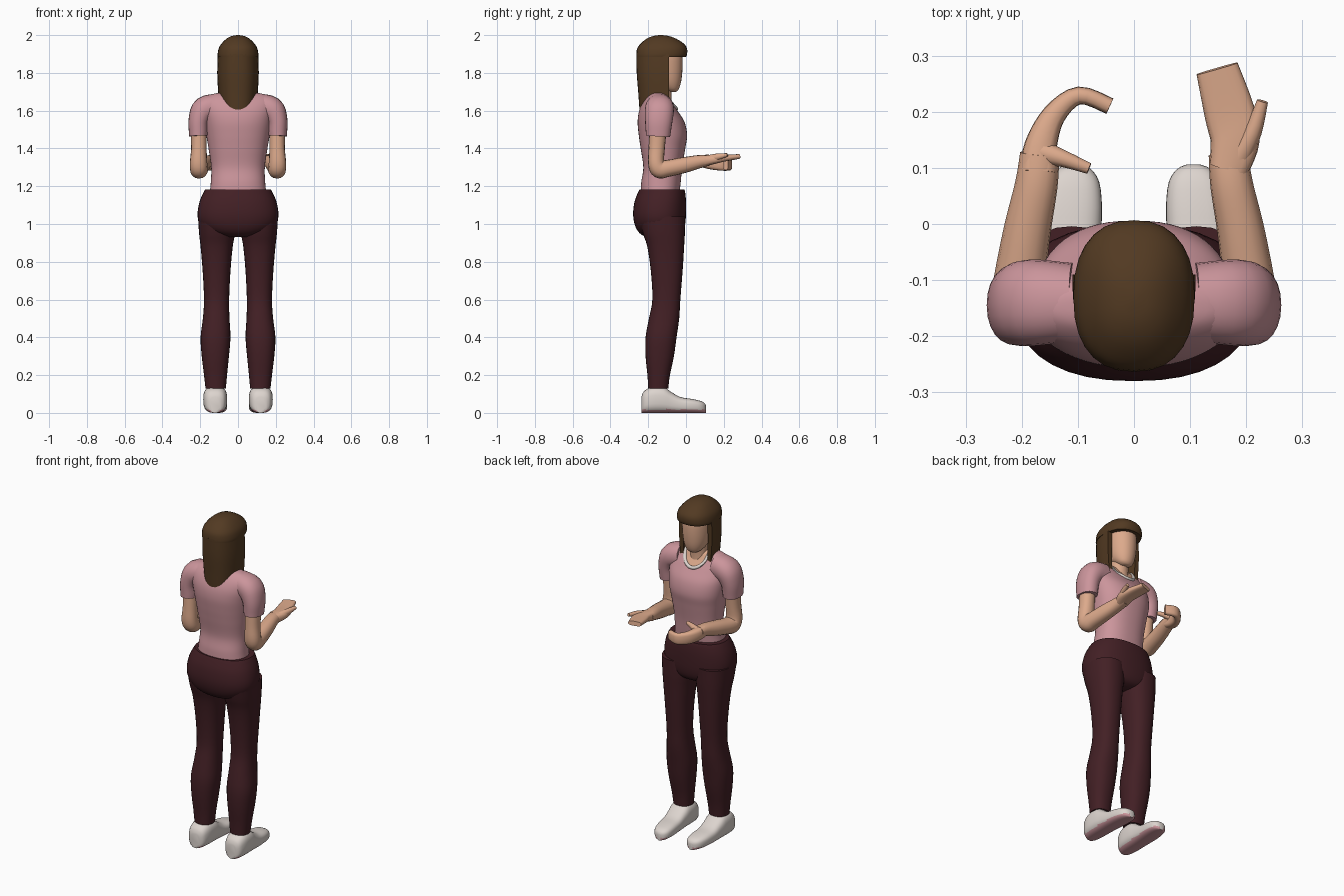
import bpy, bmesh, math
from mathutils import Vector
from mathutils.bvhtree import BVHTree


def material(name, rgb):
    m = bpy.data.materials.new(name)
    m.diffuse_color = (*rgb, 1)
    return m


PINK = material("pink cloth", (0.60, 0.30, 0.33))
SKIN = material("skin", (0.72, 0.40, 0.26))
MAROON = material("dark maroon cloth", (0.055, 0.014, 0.018))
BROWN = material("brown hair", (0.085, 0.042, 0.016))
WHITE = material("off white", (0.72, 0.66, 0.62))


def spline(rows, steps):
    """Smooth interpolation through rows of numbers."""
    out = []
    for i in range(len(rows) - 1):
        p = [rows[max(0, min(len(rows) - 1, i + k))] for k in (-1, 0, 1, 2)]
        for s in range(steps):
            t = s / steps
            out.append([0.5 * (2 * b + (c - a) * t + (2 * a - 5 * b + 4 * c - d) * t * t
                               + (3 * b - a - 3 * c + d) * t ** 3)
                        for a, b, c, d in zip(*p)])
    return out + [list(rows[-1])]


def oval(n, e):
    """Unit superellipse points."""
    f = lambda v: math.copysign(abs(v) ** (2 / e), v)
    return [(f(math.cos(a)), f(math.sin(a))) for a in (2 * math.pi * i / n for i in range(n))]


def skin_rings(name, rings, mats, side=1, rule=None, closed=False, angle=50):
    """Join rings of points into one smooth object."""
    bm = bmesh.new()
    vs = [[bm.verts.new((p[0] * side, p[1], p[2])) for p in r] for r in rings]
    n = len(rings[0])
    pairs = list(zip(vs, vs[1:])) + ([(vs[-1], vs[0])] if closed else [])
    for a, b in pairs:
        for i in range(n):
            j = (i + 1) % n
            bm.faces.new((a[i], a[j], b[j], b[i]))
    if not closed:
        bm.faces.new(vs[0])
        bm.faces.new(vs[-1])
    bmesh.ops.recalc_face_normals(bm, faces=bm.faces)
    if rule:
        for f in bm.faces:
            f.material_index = int(rule(f.calc_center_median(), f.normal))
    me = bpy.data.meshes.new(name)
    bm.to_mesh(me)
    bm.free()
    ob = bpy.data.objects.new(name, me)
    bpy.context.collection.objects.link(ob)
    for m in mats:
        me.materials.append(m)
    bpy.ops.object.select_all(action='DESELECT')
    ob.select_set(True)
    bpy.context.view_layer.objects.active = ob
    bpy.ops.object.shade_smooth_by_angle(angle=math.radians(angle))
    return ob


def stack(name, rows, mats, n=28, e=2.3, steps=3, **kw):
    """Rows: z, x min, x max, y back, y front."""
    rings = [[((a + b) / 2 + (b - a) / 2 * u, (c + d) / 2 + (d - c) / 2 * v, z) for u, v in oval(n, e)]
             for z, a, b, c, d in spline(rows, steps)]
    return skin_rings(name, rings, mats, **kw)


def centred(rows):
    return [(z, -r, r, b, f) for z, r, b, f in rows]


def tube(name, rows, mat, ref, side=1, n=16, e=2.2, steps=4):
    """Rows: x, y, z, radius along ref, other radius."""
    pts = spline(rows, steps)
    rings = []
    for i, p in enumerate(pts):
        t = (Vector(pts[min(i + 1, len(pts) - 1)][:3]) - Vector(pts[max(i - 1, 0)][:3])).normalized()
        u = (Vector(ref) - t * t.dot(Vector(ref))).normalized()
        w = t.cross(u)
        rings.append([Vector(p[:3]) + u * p[3] * a + w * p[4] * b for a, b in oval(n, e)])
    return skin_rings(name, rings, [mat], side)


X, Y, Z = (1, 0, 0), (0, 1, 0), (0, 0, 1)

# shirt, with bare skin inside the neckline
NX, NY, NC = 0.076, 0.066, -0.117
shirt = stack("shirt", centred([
    (1.16, .150, -.240, -.035), (1.22, .144, -.237, -.028), (1.30, .142, -.226, -.020),
    (1.40, .156, -.240, -.004), (1.47, .168, -.250, .006), (1.54, .178, -.256, -.008),
    (1.60, .186, -.248, -.045), (1.65, .185, -.225, -.080), (1.685, .145, -.195, -.100),
    (1.70, .050, -.170, -.120)]), [PINK, SKIN], n=56, steps=6,
    rule=lambda c, nr: c.z > 1.57 and (c.x / NX) ** 2 + ((c.y - NC) / NY) ** 2 < 1)

# neckline trim laid on the shirt
tree = BVHTree.FromPolygons([v.co for v in shirt.data.vertices],
                            [p.vertices[:] for p in shirt.data.polygons])
trim = []
for i in range(40):
    a = 2 * math.pi * i / 40
    d = Vector((math.cos(a), math.sin(a), 0))
    hit = tree.ray_cast(Vector((d.x * NX, NC + d.y * NY, 3)), Vector((0, 0, -1)))[0]
    trim.append([hit + d * .010 * math.cos(b) + Vector((0, 0, .010 * math.sin(b)))
                 for b in (2 * math.pi * k / 8 for k in range(8))])
skin_rings("neckline_trim", trim, [WHITE], closed=True)

# head and neck
stack("neck", centred([(1.60, .056, -.180, -.075), (1.68, .050, -.172, -.078),
                       (1.76, .050, -.170, -.070)]), [SKIN], e=2)
stack("head", centred([
    (1.700, .022, -.095, -.052), (1.712, .042, -.115, -.040), (1.74, .061, -.165, -.029),
    (1.78, .073, -.195, -.022), (1.84, .080, -.215, -.018), (1.90, .080, -.220, -.022),
    (1.95, .060, -.200, -.050)]), [SKIN], e=2.1)

# hair: crown with fringe, then a curtain open at the front
stack("hair_crown", centred([
    (1.885, .107, -.263, .000), (1.90, .108, -.263, .006), (1.93, .102, -.258, .005),
    (1.955, .087, -.240, -.012), (1.98, .062, -.210, -.050), (1.995, .034, -.175, -.090),
    (2.0, .006, -.140, -.125)]), [BROWN], e=2.35)
curtain = []
for z, rx, yb, t in spline([(1.90, .107, -.263, .028), (1.80, .110, -.261, .028),
                            (1.70, .105, -.253, .025), (1.63, .099, -.248, .022),
                            (1.595, .092, -.245, .020), (1.578, .076, -.238, .012)], 3):
    half = [(u, v) for u, v in oval(40, 2.5)[:21]]
    outer = [(rx * u, -.09 + (yb + .09) * v, z) for u, v in half]
    inner = [((rx - t) * u, -.09 + (yb + t + .09) * v, z) for u, v in reversed(half)]
    curtain.append(outer + inner)
skin_rings("hair_curtain", curtain, [BROWN])

# trousers seat
stack("trouser_hips", centred([
    (1.183, .174, -.246, -.008), (1.165, .184, -.255, -.004), (1.12, .203, -.272, 0),
    (1.06, .214, -.280, 0), (1.01, .208, -.275, -.003), (.97, .180, -.260, -.012),
    (.945, .130, -.238, -.030), (.932, .070, -.210, -.060)]), [MAROON], n=36)

for side, tag in ((1, "right"), (-1, "left")):
    # trouser legs
    stack(tag + "_trouser_leg", [
        (1.04, .010, .212, -.250, -.004), (.95, .016, .206, -.228, -.006),
        (.88, .028, .198, -.205, -.010), (.75, .040, .187, -.186, -.018),
        (.60, .047, .180, -.178, -.030), (.50, .045, .186, -.196, -.036),
        (.40, .040, .198, -.214, -.050), (.30, .048, .192, -.214, -.064),
        (.20, .058, .180, -.204, -.085), (.13, .064, .172, -.200, -.094)], [MAROON], side=side)

    # shoes, pink underneath
    rings = [[(c + w * u, y, h / 2 * (1 + v)) for u, v in oval(32, 2.8)]
             for y, c, w, h in spline([
                 (-.236, .121, .028, .085), (-.222, .121, .050, .115), (-.18, .121, .062, .138),
                 (-.12, .120, .063, .138), (-.08, .119, .060, .112), (-.03, .117, .058, .084),
                 (.03, .113, .056, .074), (.075, .109, .047, .064), (.098, .107, .030, .052),
                 (.106, .106, .012, .038)], 3)]
    skin_rings(tag + "_shoe", rings, [WHITE, PINK], side,
               rule=lambda c, nr: c.z < .018 or (nr.z < -.6 and c.z < .03))

    # sleeves and arms
    tube(tag + "_sleeve", [
        (.11, -.140, 1.618, .070, .072), (.178, -.140, 1.606, .077, .068),
        (.207, -.144, 1.55, .073, .055), (.210, -.147, 1.485, .066, .050),
        (.210, -.148, 1.465, .064, .048)], PINK, Y, side, n=24)
    tube(tag + "_arm", [
        (.207, -.148, 1.50, .041, .046), (.207, -.155, 1.40, .041, .043),
        (.209, -.158, 1.325, .046, .043), (.207, -.140, 1.292, .047, .050),
        (.204, -.100, 1.294, .046, .045), (.190, -.010, 1.312, .042, .042),
        (.174, .070, 1.330, .038, .035), (.168, .125, 1.337, .035, .027)], SKIN, X, side)

# right hand lies open, palm up
tube("right_hand", [(.169, .10, 1.335, .036, .030), (.180, .15, 1.342, .044, .024),
                    (.170, .20, 1.348, .045, .018), (.148, .277, 1.357, .038, .013)],
     SKIN, X, e=3)
tube("right_thumb", [(.185, .115, 1.342, .022, .022), (.212, .165, 1.355, .018, .016),
                     (.229, .219, 1.366, .009, .010)], SKIN, Z, n=12)

# left hand curls inwards
tube("left_hand", [(-.171, .09, 1.332, .033, .034), (-.166, .14, 1.324, .036, .029),
                   (-.142, .195, 1.317, .035, .021), (-.098, .229, 1.315, .032, .016),
                   (-.043, .210, 1.315, .029, .015)], SKIN, Z, e=3)
tube("left_thumb", [(-.165, .128, 1.340, .022, .022), (-.125, .116, 1.352, .016, .015),
                    (-.080, .099, 1.356, .010, .010)], SKIN, Z, n=12)
